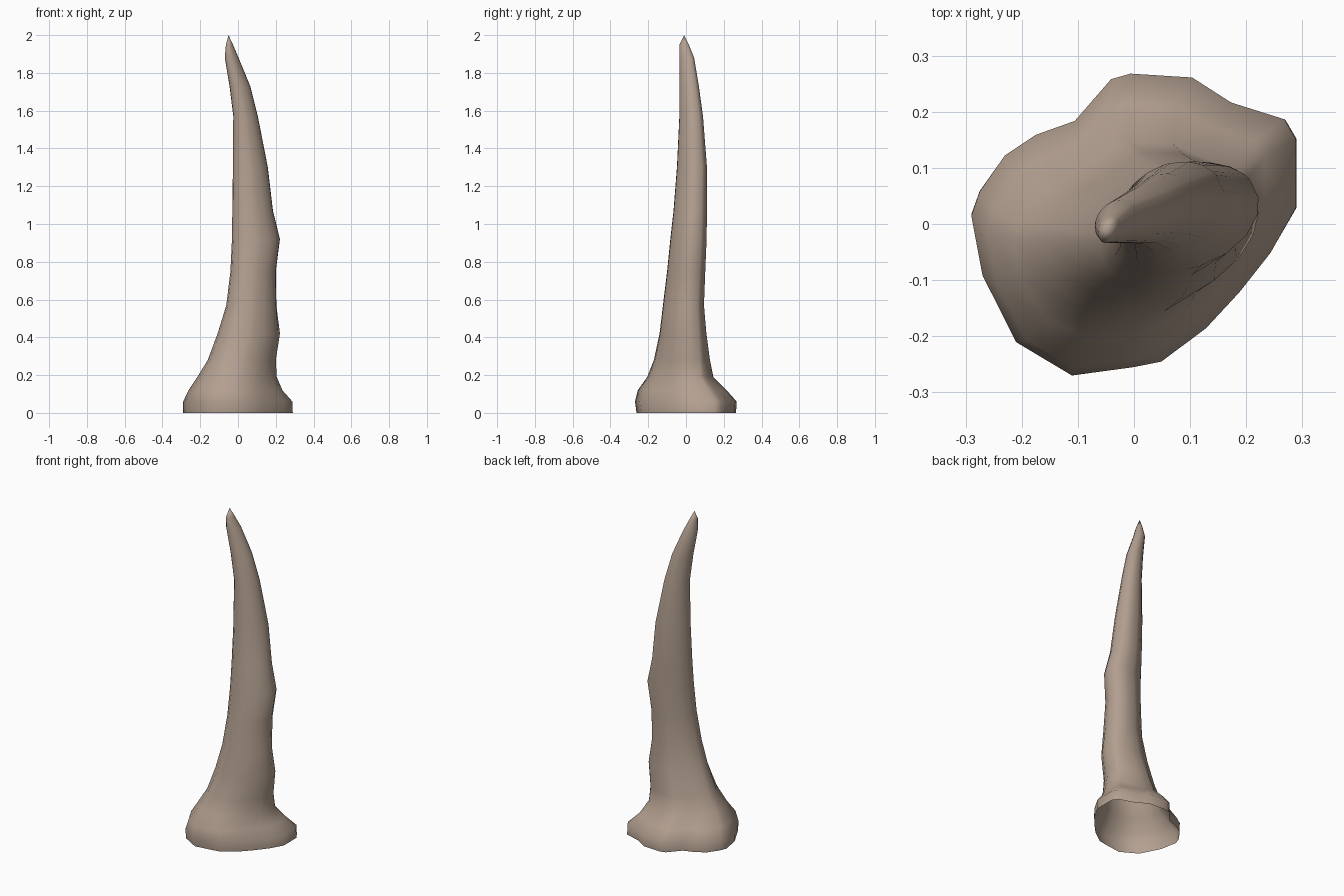
import bpy, bmesh, math

if "Cube" in bpy.data.objects:
    bpy.data.objects.remove(bpy.data.objects["Cube"])

# Lumpy outline of the flared root, counter-clockwise seen from above
ROOT = [(.29, .03), (.29, .155), (.27, .19), (.175, .22), (.105, .265), (-.005, .272),
        (-.04, .262), (-.105, .187), (-.175, .162), (-.23, .125), (-.275, .06),
        (-.29, .017), (-.27, -.09), (-.21, -.21), (-.11, -.27), (0, -.255),
        (.05, -.245), (.13, -.185), (.19, -.12), (.245, -.05)]

# Section extents up the horn: z, x min, x max, y min, y max
SECTIONS = [(0, -.29, .29, -.262, .265), (.06, -.29, .288, -.27, .268),
            (.12, -.262, .235, -.255, .215), (.19, -.215, .205, -.205, .145),
            (.28, -.16, .20, -.17, .127), (.42, -.108, .222, -.14, .108),
            (.57, -.062, .203, -.122, .095), (.75, -.04, .20, -.10, .102),
            (.92, -.032, .222, -.083, .109), (1.07, -.03, .185, -.066, .111),
            (1.3, -.027, .158, -.048, .111), (1.57, -.025, .105, -.035, .09),
            (1.73, -.045, .065, -.034, .068), (1.88, -.07, .003, -.034, .043),
            (1.95, -.064, -.027, -.034, .015)]
TIP = (-.05, -.01, 2)


def fit(vals, lo, hi):
    a, b = min(vals), max(vals)
    return [lo + (v - a) / (b - a) * (hi - lo) for v in vals]


def section(z, x0, x1, y0, y1):
    """Blend the lumpy root into a skewed ellipse, fitted to the extents."""
    k = min(1, max(0, (z - .06) / .5))
    xs, ys = [], []
    for x, y in ROOT:
        u, v = x / .29, y / .27
        t = math.atan2(v, u)
        xs.append(u * (1 - k) + math.cos(t) * k)
        ys.append(v * (1 - k) + math.sin(t + .25) * k)
    return [(x, y, z) for x, y in zip(fit(xs, x0, x1), fit(ys, y0, y1))]


# Horn: lofted rings, pointed top, hollow open base
bm = bmesh.new()
rings = [[bm.verts.new(p) for p in section(*s)] for s in SECTIONS]
n = len(ROOT)
for a, b in zip(rings, rings[1:]):
    for i in range(n):
        j = (i + 1) % n
        bm.faces.new((a[i], a[j], b[j], b[i]))
tip = bm.verts.new(TIP)
for i in range(n):
    bm.faces.new((rings[-1][i], rings[-1][(i + 1) % n], tip))

mesh = bpy.data.meshes.new("horn")
bm.to_mesh(mesh)
bm.free()
for p in mesh.polygons:
    p.use_smooth = True
horn = bpy.data.objects.new("horn", mesh)
bpy.context.collection.objects.link(horn)

# Colour
bone = bpy.data.materials.new("taupe horn")
bone.diffuse_color = (.45, .35, .28, 1)
bone.use_nodes = True
bone.node_tree.nodes["Principled BSDF"].inputs["Base Color"].default_value = bone.diffuse_color
mesh.materials.append(bone)
